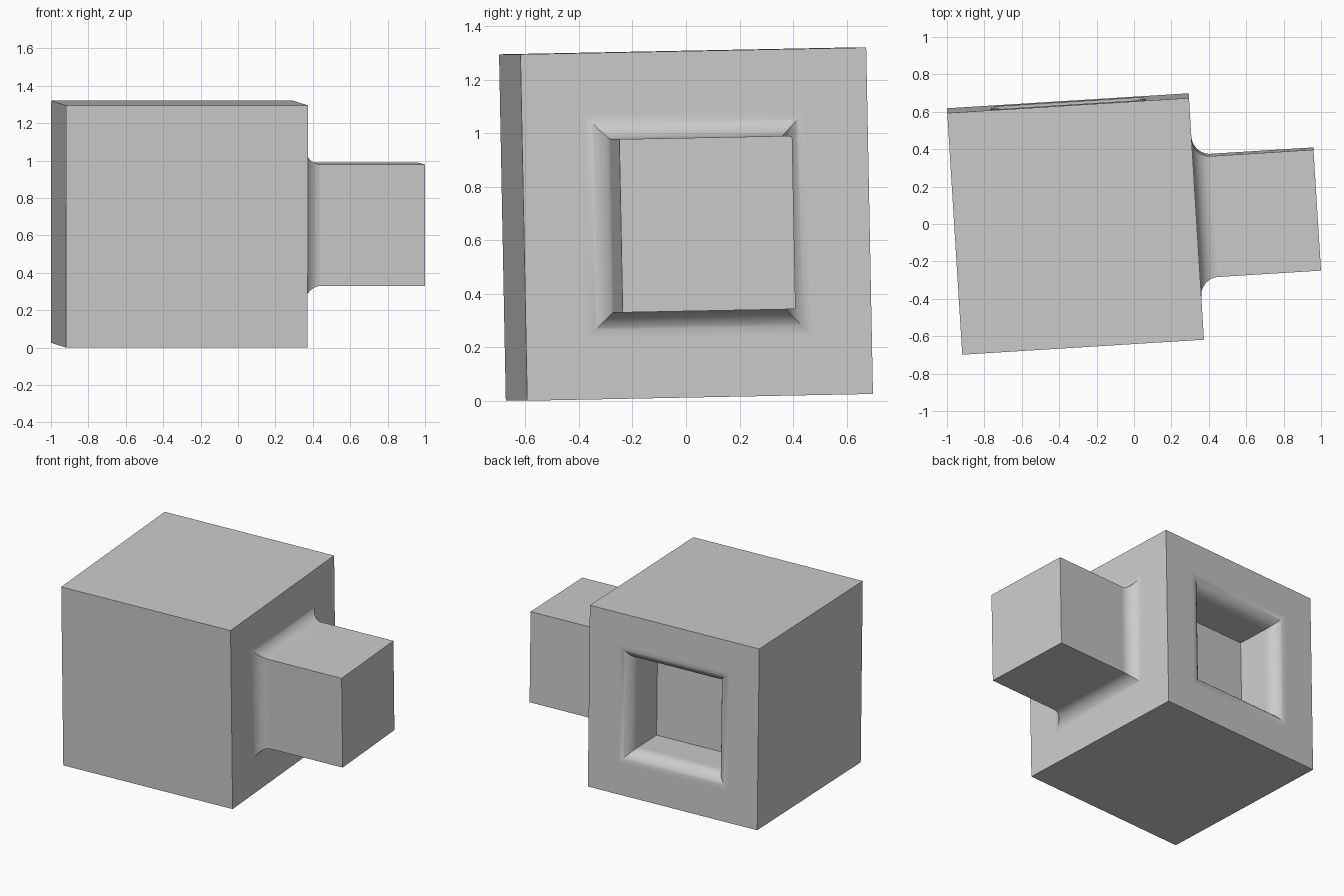
import bpy, bmesh, math
from mathutils import Vector

if "Cube" in bpy.data.objects:
    bpy.data.objects.remove(bpy.data.objects["Cube"])

SCALE = 0.6474      # half the cube side
FILLET = 0.15       # blend radius, in half-cube units
STEPS = 14

X, Y, Z = Vector((1, 0, 0)), Vector((0, 1, 0)), Vector((0, 0, 1))


def loft_side(bm, out, side, up, profile):
    """Loft square rings of (half size, position along out) and cap the last one."""
    previous = None
    for half, pos in profile:
        ring = [bm.verts.new(out * pos + side * (half * a) + up * (half * b))
                for a, b in ((-1, -1), (1, -1), (1, 1), (-1, 1))]
        if previous:
            for i in range(4):
                j = (i + 1) % 4
                bm.faces.new((previous[i], previous[j], ring[j], ring[i]))
        previous = ring
    bm.faces.new(previous)


def blend(direction):
    """Quarter arc from the cube face to a wall; +1 rises to a peg, -1 sinks to a pocket."""
    points = []
    for i in range(STEPS + 1):
        t = math.pi / 2 * i / STEPS
        points.append((0.5 + FILLET * (1 - math.sin(t)),
                       1 + direction * FILLET * (1 - math.cos(t))))
    return points


bm = bmesh.new()
# Right side with square peg, back side with square pocket
loft_side(bm, X, Y, Z, [(1, 1)] + blend(1) + [(0.5, 2)])
loft_side(bm, Y, X, Z, [(1, 1)] + blend(-1) + [(0.5, 0.5)])
# Plain sides
for out, side, up in ((-X, Y, Z), (-Y, X, Z), (Z, X, Y), (-Z, X, Y)):
    loft_side(bm, out, side, up, [(1, 1)])
bmesh.ops.remove_doubles(bm, verts=bm.verts, dist=1e-4)
bmesh.ops.recalc_face_normals(bm, faces=bm.faces)

mesh = bpy.data.meshes.new("cube_with_peg_and_pocket")
bm.to_mesh(mesh)
bm.free()

grey = bpy.data.materials.new("light grey")
grey.diffuse_color = (0.6, 0.6, 0.6, 1)
grey.use_nodes = True
grey.node_tree.nodes["Principled BSDF"].inputs["Base Color"].default_value = grey.diffuse_color
mesh.materials.append(grey)

# Place the block with its slight turn and tilt
block = bpy.data.objects.new("cube_with_peg_and_pocket", mesh)
bpy.context.collection.objects.link(block)
block.scale = (SCALE,) * 3
block.rotation_euler = (math.radians(1.12), 0, math.radians(3.55))
block.location = (-0.313, 0, 0.66)

# Smooth blends, crisp corners
bpy.context.view_layer.objects.active = block
block.select_set(True)
bpy.ops.object.shade_smooth_by_angle(angle=math.radians(30))
normals = block.modifiers.new("flat_sides", 'WEIGHTED_NORMAL')
normals.keep_sharp = True
